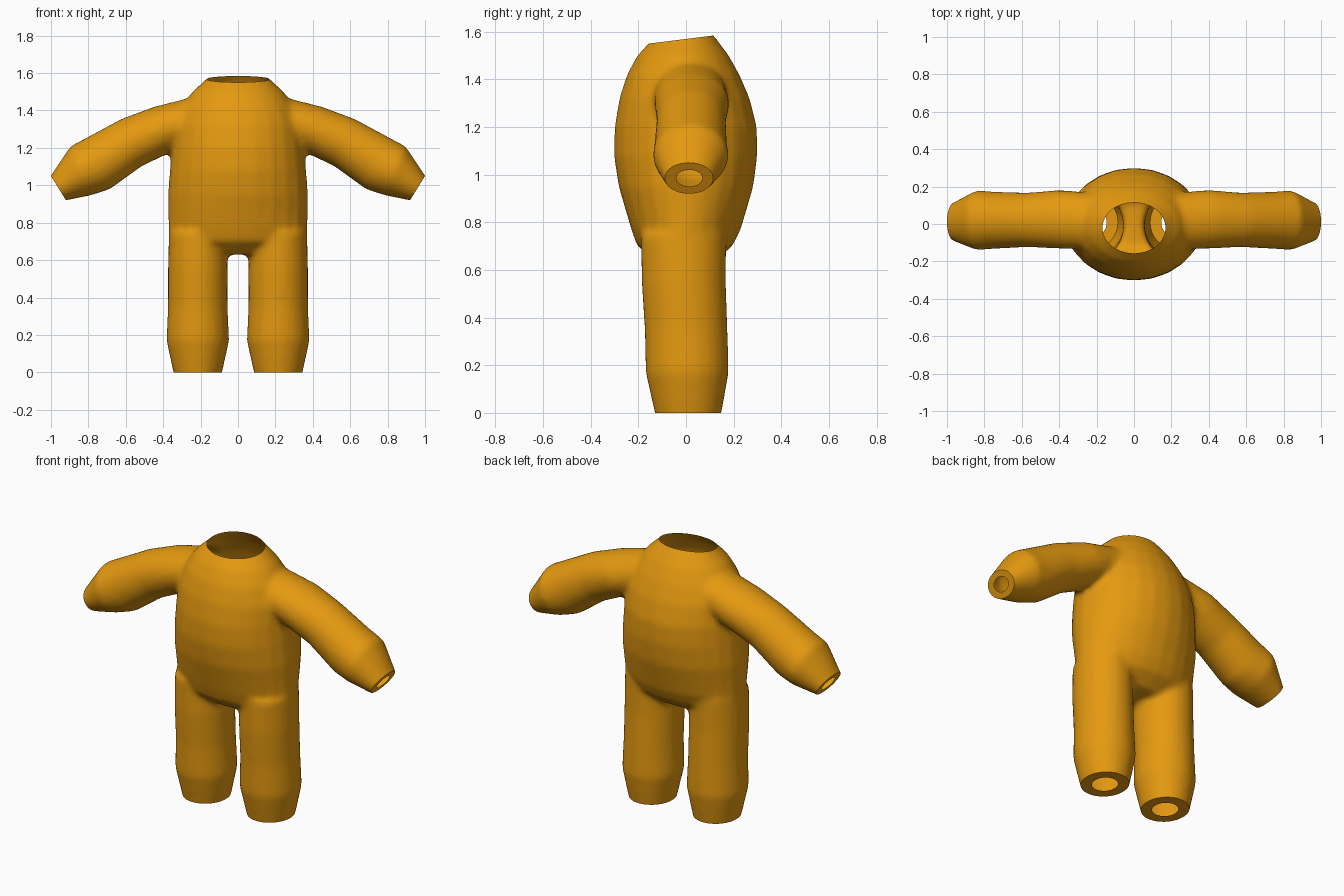
import bpy, bmesh, math
from mathutils import Vector

if "Cube" in bpy.data.objects:
    bpy.data.objects.remove(bpy.data.objects["Cube"])

SIDES = 24
bm = bmesh.new()


def loft(rings):
    """Closed tube through rings of (centre, half-axis u, half-axis v)."""
    loops = []
    for c, u, v in rings:
        loops.append([bm.verts.new(Vector(c) + Vector(u) * math.cos(a) + Vector(v) * math.sin(a))
                      for a in (2 * math.pi * i / SIDES for i in range(SIDES))])
    for a, b in zip(loops, loops[1:]):
        for i in range(SIDES):
            j = (i + 1) % SIDES
            bm.faces.new((a[i], a[j], b[j], b[i]))
    bm.faces.new(loops[0][::-1])
    bm.faces.new(loops[-1])


def level(z, x0, x1, y0, y1):
    """Horizontal ring from its extents."""
    return (((x0 + x1) / 2, (y0 + y1) / 2, z), ((x1 - x0) / 2, 0, 0), (0, (y1 - y0) / 2, 0))


# Torso: z, half width, front y, back y
loft([level(z, -w, w, f, b) for z, w, f, b in (
    (0.63, 0.24, -0.12, 0.11), (0.70, 0.355, -0.205, 0.195), (0.77, 0.372, -0.23, 0.23),
    (0.95, 0.375, -0.283, 0.283), (1.08, 0.365, -0.303, 0.30), (1.20, 0.355, -0.30, 0.298),
    (1.32, 0.34, -0.28, 0.268), (1.42, 0.30, -0.248, 0.225), (1.50, 0.245, -0.205, 0.18),
    (1.57, 0.168, -0.14, 0.128), (1.66, 0.09, -0.06, 0.05))])

for s in (-1, 1):
    # Legs: z, inner x, outer x, front y, back y
    loft([level(z, s * 0.215 - h, s * 0.215 + h, f, b) for z, h, f, b in (
        (-0.08, 0.107, -0.11, 0.13), (0.0, 0.131, -0.132, 0.15), (0.17, 0.168, -0.17, 0.18),
        (0.35, 0.16, -0.174, 0.175), (0.55, 0.16, -0.187, 0.168), (0.75, 0.155, -0.19, 0.17))])
    # Arms: centre x, z, half thickness, half depth, centre y, downward tilt
    rings = []
    for x, z, t, d, y, deg in (
            (0.12, 1.38, 0.12, 0.15, 0.01, 22), (0.40, 1.30, 0.130, 0.157, 0.025, 22),
            (0.57, 1.228, 0.138, 0.146, 0.022, 24), (0.745, 1.118, 0.152, 0.153, 0.02, 24),
            (0.838, 1.078, 0.143, 0.16, 0.02, 24), (0.96, 0.985, 0.078, 0.105, 0.012, 31.5),
            (1.02, 0.948, 0.046, 0.075, 0.012, 31.5)):
        a = math.radians(deg)
        rings.append(((s * x, y, z), (0, s * d, 0), (s * t * math.sin(a), 0, t * math.cos(a))))
    loft(rings)

bmesh.ops.recalc_face_normals(bm, faces=bm.faces)
me = bpy.data.meshes.new("body_suit")
bm.to_mesh(me)
bm.free()
suit = bpy.data.objects.new("body_suit", me)
bpy.context.collection.objects.link(suit)
bpy.context.view_layer.objects.active = suit
suit.select_set(True)

# Fuse the limbs into one soft skin
rem = suit.modifiers.new("fuse", 'REMESH')
rem.mode = 'VOXEL'
rem.voxel_size = 0.016
smo = suit.modifiers.new("soften", 'SMOOTH')
smo.factor = 0.5
smo.iterations = 8
for m in ("fuse", "soften"):
    bpy.ops.object.modifier_apply(modifier=m)

bm = bmesh.new()
bm.from_mesh(suit.data)


def cut(point, normal, inside, rim):
    """Slice an end open; with rim, fold the edge inward to a smaller hole."""
    faces = [f for f in bm.faces if inside(f.calc_center_median())]
    geom = set(faces)
    for f in faces:
        geom.update(f.edges)
        geom.update(f.verts)
    bmesh.ops.bisect_plane(bm, geom=list(geom), plane_co=point, plane_no=normal, clear_outer=True)
    if rim:
        edges = [e for e in bm.edges if e.is_boundary
                 and all(inside(v.co) and abs((v.co - Vector(point)).dot(Vector(normal).normalized())) < 1e-4
                         for v in e.verts)]
        new = bmesh.ops.extrude_edge_only(bm, edges=edges)["geom"]
        verts = [v for v in new if isinstance(v, bmesh.types.BMVert)]
        mid = sum((v.co for v in verts), Vector()) / len(verts)
        for v in verts:
            v.co = mid + (v.co - mid) * 0.54


# Neck, ankle and wrist openings
cut((0, 0, 1.57), (0, -0.125, 1), lambda p: p.z > 1.4 and abs(p.x) < 0.4, False)
for s in (-1, 1):
    cut((0, 0, 0), (0, 0, -1), lambda p: p.z < 0.3 and p.x * s > 0, True)
    cut((s * 0.96, 0, 0.985), (s * 0.852, 0, -0.523), lambda p: p.x * s > 0.7, True)

bm.to_mesh(suit.data)
bm.free()

mat = bpy.data.materials.new("orange_cloth")
mat.diffuse_color = (0.78, 0.32, 0.005, 1)
mat.use_nodes = True
mat.node_tree.nodes["Principled BSDF"].inputs["Base Color"].default_value = mat.diffuse_color
suit.data.materials.clear()
suit.data.materials.append(mat)
bpy.ops.object.shade_smooth_by_angle(angle=math.radians(40))
